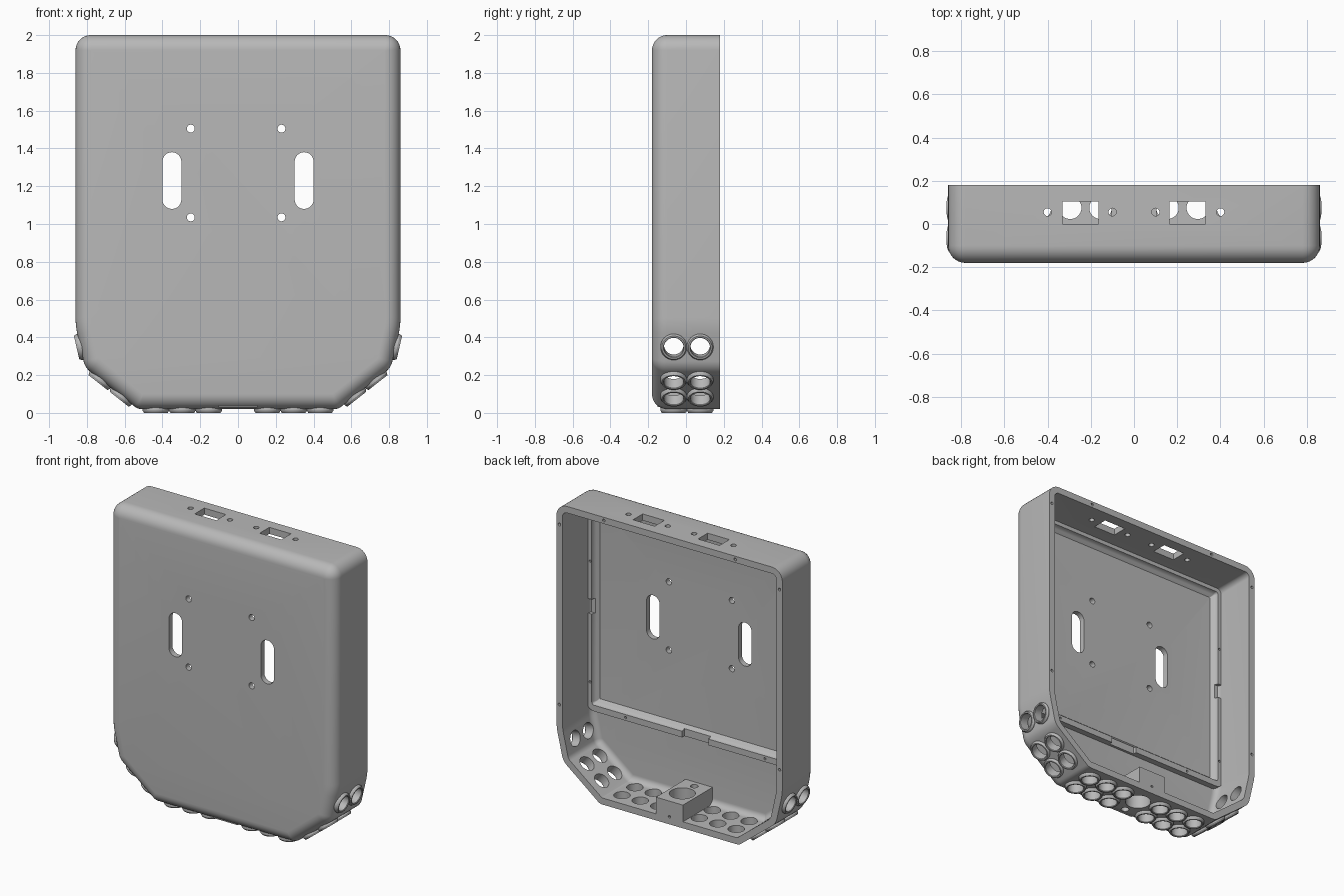
import bpy, bmesh, math
from mathutils import Vector, Matrix

if "Cube" in bpy.data.objects:
    bpy.data.objects.remove(bpy.data.objects["Cube"], do_unlink=True)

grey = bpy.data.materials.new("plain grey")
grey.use_nodes = True
grey.diffuse_color = (0.48, 0.48, 0.48, 1)
grey.node_tree.nodes["Principled BSDF"].inputs["Base Color"].default_value = grey.diffuse_color


def make_object(name, bm):
    bmesh.ops.recalc_face_normals(bm, faces=bm.faces)
    mesh = bpy.data.meshes.new(name)
    bm.to_mesh(mesh)
    bm.free()
    mesh.materials.append(grey)
    obj = bpy.data.objects.new(name, mesh)
    bpy.context.collection.objects.link(obj)
    return obj


def rounded_outline(corners, offset, steps=8):
    """Convex counterclockwise (x, z, radius) corners, moved inward by offset."""
    points = []
    for i, (x, z, radius) in enumerate(corners):
        p = Vector((x, z))
        before = (Vector(corners[i - 1][:2]) - p).normalized()
        after = (Vector(corners[(i + 1) % len(corners)][:2]) - p).normalized()
        inward = (before + after).normalized()
        half = before.angle(after) / 2
        r = max(radius - offset, 0.004)
        centre = p + inward * (offset + r) / math.sin(half)
        start = Vector((-before.y, before.x))
        start *= -1 if start.dot(inward) > 0 else 1
        end = Vector((-after.y, after.x))
        end *= -1 if end.dot(inward) > 0 else 1
        points += [centre + start.slerp(end, k / steps) * r for k in range(steps + 1)]
    return points


def loft(bm, corners, profile, ring=False):
    """Sweep the outline through (y, offset) steps; capped, or closed as a ring."""
    loops = [[bm.verts.new((p.x, y, p.y)) for p in rounded_outline(corners, off)]
             for y, off in profile]
    n = len(loops[0])
    for k in range(len(loops) if ring else len(loops) - 1):
        a, b = loops[k], loops[(k + 1) % len(loops)]
        for i in range(n):
            j = (i + 1) % n
            bm.faces.new((a[i], a[j], b[j], b[i]))
    if not ring:
        bm.faces.new(loops[0])
        bm.faces.new(loops[-1])


def rect(x0, x1, z0, z1, r):
    return [(x0, z0, r), (x1, z0, r), (x1, z1, r), (x0, z1, r)]


def cylinder(bm, centre, axis, radius, length, segments=32):
    turn = Vector(axis).to_track_quat('Z', 'Y').to_matrix().to_4x4()
    bmesh.ops.create_cone(bm, cap_ends=True, segments=segments, radius1=radius, radius2=radius,
                          depth=length, matrix=Matrix.Translation(centre) @ turn)


def box(bm, low, high):
    low, high = Vector(low), Vector(high)
    bmesh.ops.create_cube(bm, size=1, matrix=Matrix.Translation((low + high) / 2)
                          @ Matrix.Diagonal((high - low).to_4d()))


def cut(target, bm):
    cutter = make_object("cutter", bm)
    cutter.hide_render = True
    mod = target.modifiers.new("cut", 'BOOLEAN')
    mod.operation, mod.solver, mod.object = 'DIFFERENCE', 'EXACT', cutter
    bpy.context.view_layer.objects.active = target
    bpy.ops.object.modifier_apply(modifier=mod.name)
    bpy.data.objects.remove(cutter, do_unlink=True)


def arc(y, off, r, steps=8):
    angles = [math.pi / 2 * k / steps for k in range(steps + 1)]
    return [(y - r * math.sin(a), off + r * (1 - math.cos(a))) for a in angles]


# Case: hollow tray, open at the back, with a rounded front edge
side = [(0.53, 0.02, 0.06), (0.81, 0.24, 0.1), (0.86, 0.46, 0.4), (0.86, 2, 0.08)]
body = side + [(-x, z, r) for x, z, r in reversed(side)]
WALL, BACK = 0.045, 0.18
bm = bmesh.new()
loft(bm, body, list(reversed(arc(-0.1, WALL, 0.042))) + [(BACK, WALL), (BACK, 0)]
     + arc(-0.1, 0, 0.08))
case = make_object("case", bm)

# Places of the ring bosses: point on the wall and outward direction
ports = []
for s in (-1, 1):
    for y in (-0.065, 0.075):
        ports += [(Vector((s * x, y, 0.02)), Vector((0, 0, -1))) for x in (0.155, 0.295, 0.435)]
        for a, b, fractions in ((side[0], side[1], (0.31, 0.71)), (side[1], side[2], (0.5,))):
            run = Vector((b[0] - a[0], b[1] - a[1]))
            out = Vector((s * run.y, 0, -run.x)).normalized()
            ports += [(Vector((s * (a[0] + run.x * f), y, a[1] + run.y * f)), out)
                      for f in fractions]

# Openings in the case
bm = bmesh.new()
for p, out in ports:
    cylinder(bm, p, out, 0.052, 0.2)
for s in (-1, 1):
    loft(bm, rect(s * 0.35 - 0.05, s * 0.35 + 0.05, 1.08, 1.38, 0.0495), [(-0.3, 0), (-0.05, 0)])
    for z in (1.035, 1.505):
        cylinder(bm, (s * 0.24 - 0.01, -0.17, z), (0, 1, 0), 0.021, 0.15, 24)
    x0, x1 = sorted((s * 0.165, s * 0.33))
    box(bm, (x0, 0, 1.9), (x1, 0.105, 2.1))
    for x in (0.1, 0.4):
        cylinder(bm, (s * x, 0.055, 2), (0, 0, 1), 0.018, 0.2, 20)
    for z in (0.62, 1.86):
        cylinder(bm, (s * 0.838, BACK, z), (0, 1, 0), 0.01, 0.1, 12)
    cylinder(bm, (s * 0.5, BACK, 1.978), (0, 1, 0), 0.01, 0.1, 12)
cylinder(bm, (0, 0.04, 0), (0, 0, 1), 0.082, 0.3)
cylinder(bm, (0, -0.09, 0), (0, 0, 1), 0.025, 0.3, 24)
cut(case, bm)

# Inner ledge frame around the panel, with a notch in the middle of three sides
bm = bmesh.new()
loft(bm, rect(-0.83, 0.83, 0.485, 1.97, 0.06),
     [(-0.15, 0), (-0.1, 0), (-0.1, 0.042), (-0.115, 0.044), (-0.13, 0.055), (-0.142, 0.075),
      (-0.15, 0.08)], ring=True)
ledge = make_object("inner_ledge", bm)
bm = bmesh.new()
box(bm, (-0.1, -0.125, 0.4), (0.1, 0, 0.6))
for s in (-1, 1):
    box(bm, (s * 0.8 - 0.1, -0.125, 1.15), (s * 0.8 + 0.1, 0, 1.25))
    for z in (0.68, 1.51):
        cylinder(bm, (s * 0.801, -0.1, z), (0, 1, 0), 0.008, 0.05, 12)
    cylinder(bm, (s * 0.53, -0.1, 0.506), (0, 1, 0), 0.008, 0.05, 12)
cut(ledge, bm)

# Socket block on the floor, bored from top to bottom
bm = bmesh.new()
box(bm, (-0.103, -0.15, 0.03), (0.103, BACK, 0.18))
block = make_object("socket_block", bm)
bm = bmesh.new()
cylinder(bm, (0, 0.04, 0.1), (0, 0, 1), 0.082, 0.4)
cylinder(bm, (0, -0.09, 0.1), (0, 0, 1), 0.025, 0.4, 24)
cylinder(bm, (0, BACK, 0.07), (0, 1, 0), 0.01, 0.05, 12)
cut(block, bm)

# Ring bosses: a small profile spun around each port
RING = [(0.052, -0.03), (0.07, -0.03), (0.07, 0.008), (0.063, 0.02), (0.055, 0.02), (0.052, 0.016)]
bm = bmesh.new()
for p, out in ports:
    turn = Matrix.Translation(p) @ out.to_track_quat('Z', 'Y').to_matrix().to_4x4()
    loops = [[bm.verts.new(turn @ Vector((r * math.cos(a), r * math.sin(a), h))) for r, h in RING]
             for a in (math.tau * k / 32 for k in range(32))]
    for k, loop in enumerate(loops):
        for i in range(len(RING)):
            bm.faces.new((loop[i - 1], loop[i], loops[k - 1][i], loops[k - 1][i - 1]))
bosses = make_object("ring_bosses", bm)

# Smooth curved walls, keep hard edges
bpy.ops.object.select_all(action='DESELECT')
for obj in (case, ledge, block, bosses):
    obj.select_set(True)
bpy.context.view_layer.objects.active = case
bpy.ops.object.shade_smooth_by_angle(angle=math.radians(30))
